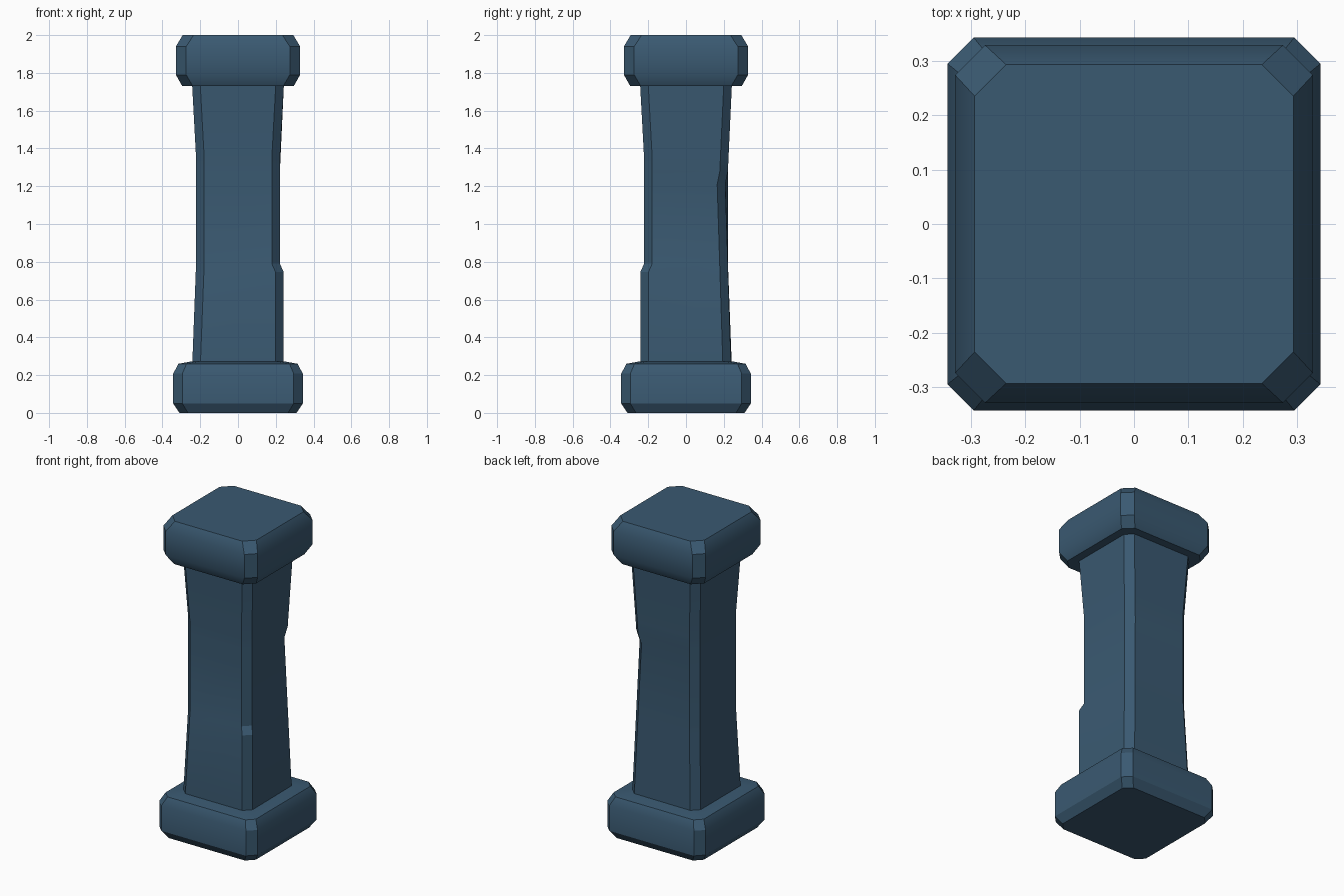
import bpy, bmesh, math

if "Cube" in bpy.data.objects:
    bpy.data.objects.remove(bpy.data.objects["Cube"])

slate = bpy.data.materials.new("slate blue")
slate.diffuse_color = (0.042, 0.100, 0.165, 1)
slate.use_nodes = True
slate.node_tree.nodes["Principled BSDF"].inputs["Base Color"].default_value = slate.diffuse_color

# Corners counter-clockwise: back right, back left, front left, front right
CORNERS = [(1, 1), (-1, 1), (-1, -1), (1, -1)]


def ring(halves, chamfer):
    """Square with cut corners; one half-width per corner."""
    pts = []
    for i, ((sx, sy), h) in enumerate(zip(CORNERS, halves)):
        pair = [(sx * h, sy * (h - chamfer)), (sx * (h - chamfer), sy * h)]
        pts += pair if i % 2 == 0 else pair[::-1]
    return pts


def loft(name, rings):
    """Skin a stack of (z, points) rings and cap both ends."""
    bm = bmesh.new()
    loops = [[bm.verts.new((x, y, z)) for x, y in pts] for z, pts in rings]
    for a, b in zip(loops, loops[1:]):
        for i in range(8):
            j = (i + 1) % 8
            bm.faces.new((a[i], a[j], b[j], b[i]))
    bm.faces.new(loops[0][::-1])
    bm.faces.new(loops[-1])
    bmesh.ops.recalc_face_normals(bm, faces=bm.faces)
    me = bpy.data.meshes.new(name)
    bm.to_mesh(me)
    bm.free()
    me.materials.append(slate)
    ob = bpy.data.objects.new(name, me)
    bpy.context.collection.objects.link(ob)
    bpy.ops.object.select_all(action='DESELECT')
    ob.select_set(True)
    bpy.context.view_layer.objects.active = ob
    bpy.ops.object.shade_smooth_by_angle(angle=math.radians(32))
    return ob


def block(name, profile):
    """Symmetric block from (z, half-width, corner cut) rows."""
    return loft(name, [(z, ring([h] * 4, c)) for z, h, c in profile])


def interp(profile, z):
    for (z0, h0), (z1, h1) in zip(profile, profile[1:]):
        if z <= z1:
            return h0 + (h1 - h0) * (z - z0) / (z1 - z0)
    return profile[-1][1]


# Base with bevelled rims
block("base", [(0, 0.31, 0.045), (0.05, 0.343, 0.048), (0.208, 0.343, 0.048),
               (0.26, 0.315, 0.043), (0.272, 0.25, 0.043)])

# Cap with bevelled rims
block("cap", [(1.73, 0.295, 0.055), (1.79, 0.329, 0.055),
              (1.94, 0.329, 0.055), (2.0, 0.293, 0.058)])

# Shaft: waisted, with a chipped step at front right and a notch at back right
plain = [(0.26, 0.242), (0.79, 0.222), (1.35, 0.222), (1.74, 0.243)]
step = [(0.26, 0.242), (0.745, 0.242), (0.79, 0.222), (1.35, 0.222), (1.74, 0.243)]
notch = [(0.26, 0.238), (1.21, 0.208), (1.28, 0.222), (1.35, 0.225), (1.74, 0.243)]
heights = [0.26, 0.745, 0.79, 1.21, 1.28, 1.35, 1.74]
loft("shaft", [(z, ring([interp(p, z) for p in (notch, plain, plain, step)], 0.043))
               for z in heights])
